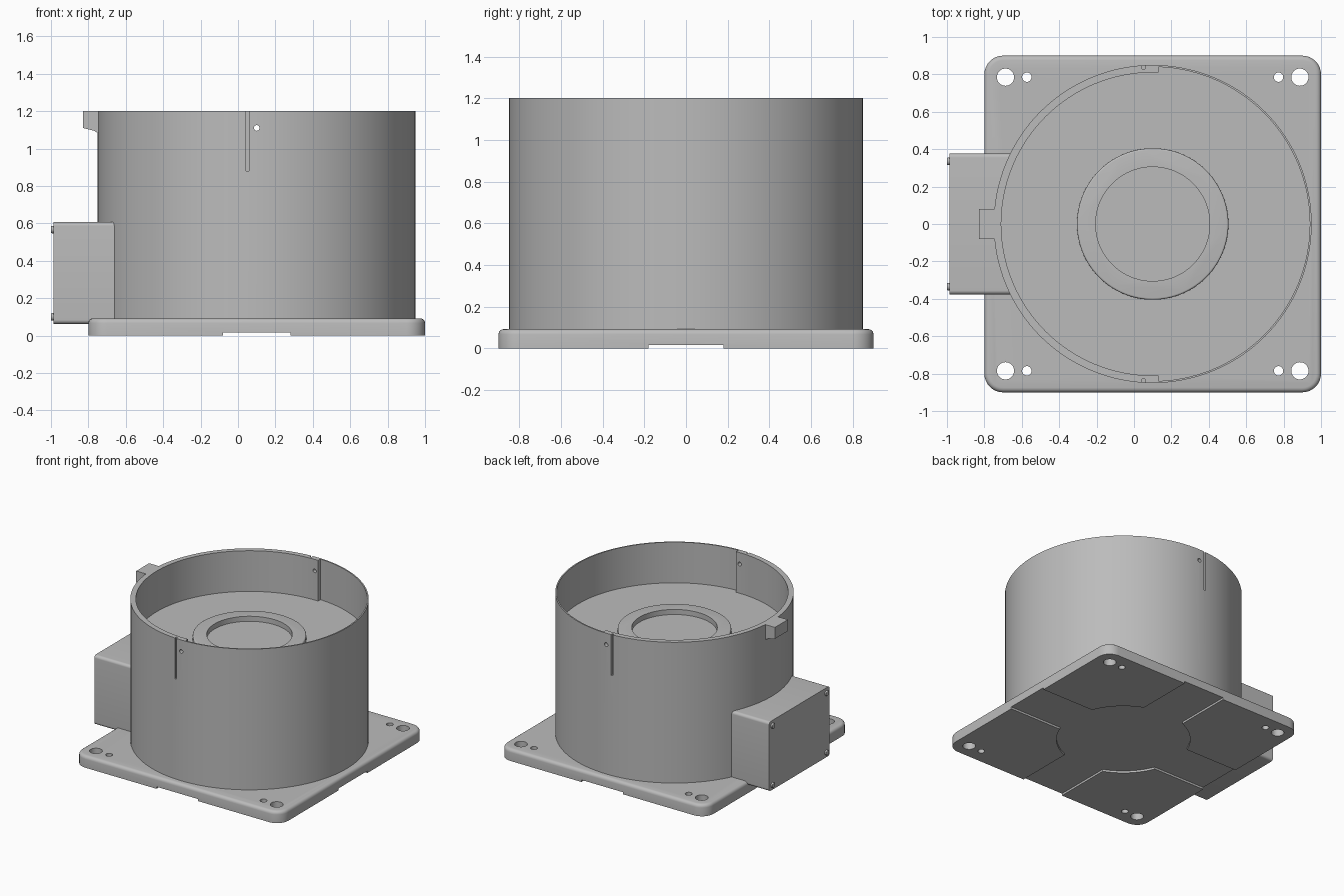
import bpy, bmesh, math
from mathutils import Matrix, Vector

cube = bpy.data.objects.get("Cube")
if cube:
    bpy.data.objects.remove(cube, do_unlink=True)

grey = bpy.data.materials.new("light_grey")
grey.use_nodes = True
COLOR = (0.5, 0.5, 0.5, 1)
grey.diffuse_color = COLOR
grey.node_tree.nodes["Principled BSDF"].inputs["Base Color"].default_value = COLOR

CX = 0.1          # axis of the round housing
FLOOR = 0.88      # floor of the open cavity
TOP = 1.2
ALONG_X = Matrix(((0, 0, 1), (1, 0, 0), (0, 1, 0))).to_4x4()   # (y, z) outline pushed along x
ALONG_Y = Matrix.Rotation(math.pi / 2, 4, 'X')                 # (x, z) outline pushed along -y


def arc(cx, cy, r, a0, a1, n):
    return [(cx + r * math.cos(a0 + (a1 - a0) * i / n),
             cy + r * math.sin(a0 + (a1 - a0) * i / n)) for i in range(n + 1)]


def circle(cx, cy, r, n=128):
    return arc(cx, cy, r, 0, 2 * math.pi, n)[:-1]


def rect(x0, x1, y0, y1):
    return [(x0, y0), (x1, y0), (x1, y1), (x0, y1)]


def round_rect(x0, x1, y0, y1, r, n=8):
    q = math.pi / 2
    corners = [(x1 - r, y1 - r), (x0 + r, y1 - r), (x0 + r, y0 + r), (x1 - r, y0 + r)]
    return [p for k, (x, y) in enumerate(corners) for p in arc(x, y, r, k * q, (k + 1) * q, n)]


def prism(name, outline, z0, z1, matrix=None, bevel=0):
    """Extrude a flat outline from z0 to z1, optionally rounding its end rim."""
    bm = bmesh.new()
    face = bm.faces.new([bm.verts.new((x, y, z0)) for x, y in outline])
    out = bmesh.ops.extrude_face_region(bm, geom=[face])
    moved = [v for v in out["geom"] if isinstance(v, bmesh.types.BMVert)]
    bmesh.ops.translate(bm, verts=moved, vec=Vector((0, 0, z1 - z0)))
    if bevel:
        rim = [e for e in bm.edges if all(v in moved for v in e.verts)]
        bmesh.ops.bevel(bm, geom=rim, offset=bevel, segments=4, profile=0.5, affect='EDGES')
    if matrix:
        bm.transform(matrix)
    bmesh.ops.recalc_face_normals(bm, faces=bm.faces)
    mesh = bpy.data.meshes.new(name)
    bm.to_mesh(mesh)
    bm.free()
    mesh.materials.append(grey)
    ob = bpy.data.objects.new(name, mesh)
    bpy.context.collection.objects.link(ob)
    return ob


def cut(ob, *cutters):
    """Subtract cutters, then drop them."""
    for c in cutters:
        mod = ob.modifiers.new("cut", 'BOOLEAN')
        mod.operation, mod.solver, mod.object = 'DIFFERENCE', 'EXACT', c
        bpy.context.view_layer.update()
        baked = bpy.data.meshes.new_from_object(ob.evaluated_get(bpy.context.evaluated_depsgraph_get()))
        ob.modifiers.clear()
        ob.data = baked
        bpy.data.objects.remove(c, do_unlink=True)


parts = []

# Base plate with corner holes and a cross-shaped recess underneath
plate = prism("base_plate", round_rect(-0.8, 1, -0.9, 0.9, 0.1), 0, 0.092, bevel=0.025)
holes = [prism("hole", circle(CX + side * dx, y, r, 32), -0.1, 0.2)
         for side in (-1, 1) for y in (-0.785, 0.785)
         for dx, r in ((0.787, 0.046), (0.673, 0.025))]
recess = [prism("recess", shape, -0.1, 0.016)
          for shape in (rect(CX - 0.18, CX + 0.18, -1, 1),
                        rect(-1, 1.2, -0.18, 0.18),
                        circle(CX, 0, 0.48, 96))]
cut(plate, *holes, *recess)
parts.append(plate)

# Round housing: thicker wall on one side, thin skin on the other
housing = prism("round_housing", circle(CX, 0, 0.85), 0.05, TOP)
half = math.acos(0.03 / 0.84)
cut(housing,
    prism("cavity", circle(CX, 0, 0.81), FLOOR, 1.4),
    prism("thin_side", arc(CX, 0, 0.84, -half, half, 64), FLOOR, 1.4),
    prism("pin_hole", circle(CX, 1.11, 0.015, 20), -1, 1, ALONG_Y),
    *[prism("slot", rect(0.043, 0.058, s * 0.87 - 0.04, s * 0.87 + 0.04), FLOOR, 1.4)
      for s in (-1, 1)])
parts.append(housing)

# Raised ring on the cavity floor
ring = prism("floor_ring", circle(CX, 0, 0.405, 96), FLOOR - 0.02, FLOOR + 0.04, bevel=0.01)
cut(ring, prism("ring_bore", circle(CX, 0, 0.305, 96), 0.5, 1.1))
parts.append(ring)

# Side terminal box with its cover screws
parts.append(prism("terminal_box", round_rect(-0.377, 0.377, 0.062, 0.608, 0.022),
                   -0.987, -0.55, ALONG_X))
for y in (-0.335, 0.335):
    for z in (0.1, 0.567):
        parts.append(prism("cover_screw", circle(y, z, 0.02, 20), -0.95, -1.0, ALONG_X, bevel=0.005))

# Rim tab with a sloping underside
parts.append(prism("rim_tab", [(-0.83, 1.11), (-0.77, 1.095), (-0.735, 1.075),
                               (-0.735, TOP), (-0.83, TOP)], -0.08, 0.08, ALONG_Y))

# Smooth round surfaces, keep edges sharp
bpy.ops.object.select_all(action='DESELECT')
for ob in parts:
    ob.select_set(True)
bpy.context.view_layer.objects.active = plate
bpy.ops.object.shade_smooth_by_angle(angle=math.radians(30))
